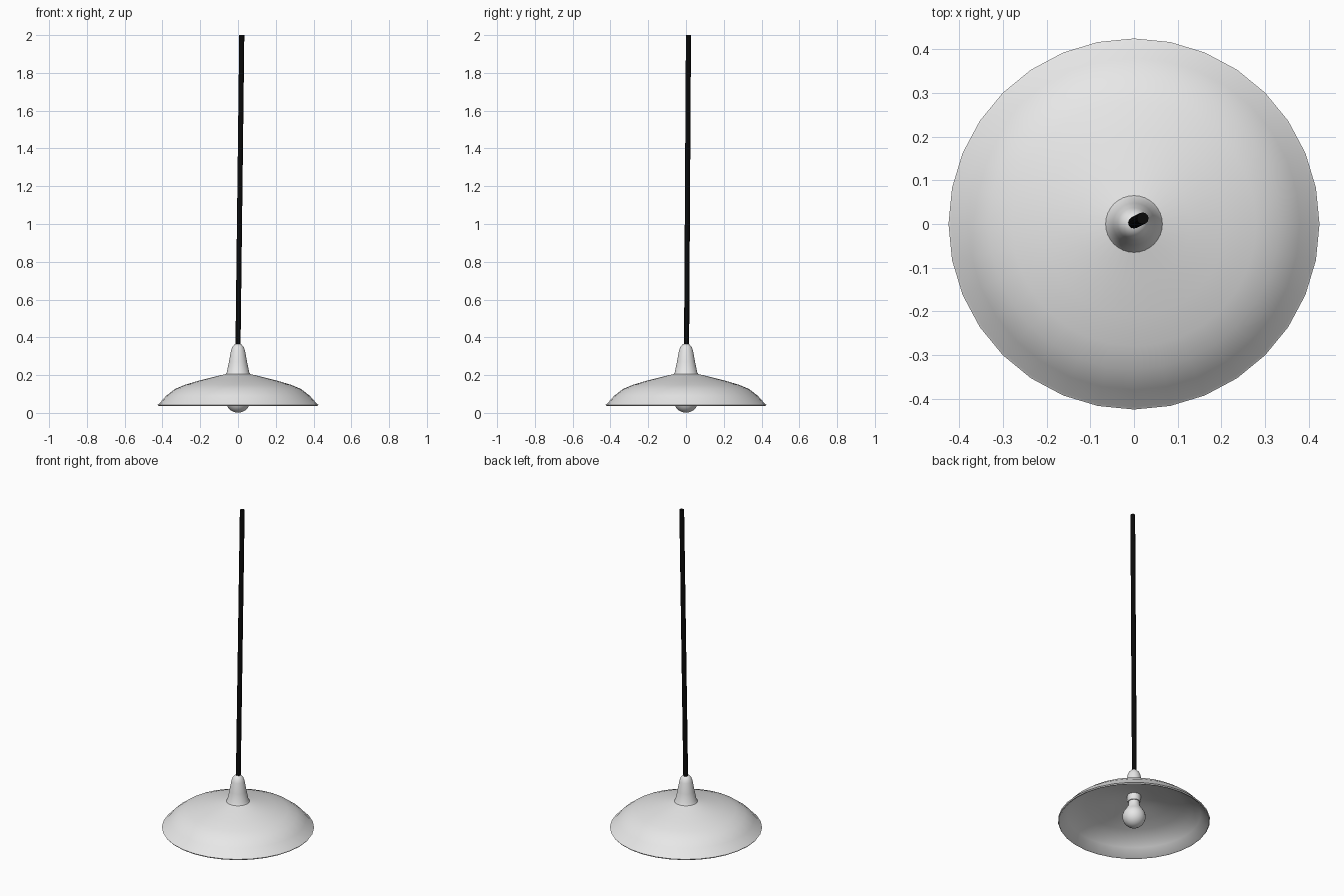
import bpy, bmesh, math
from mathutils import Vector

if "Cube" in bpy.data.objects:
    bpy.data.objects.remove(bpy.data.objects["Cube"], do_unlink=True)


def material(name, colour):
    mat = bpy.data.materials.new(name)
    mat.use_nodes = True
    mat.diffuse_color = colour
    mat.node_tree.nodes["Principled BSDF"].inputs["Base Color"].default_value = colour
    return mat


def finish(name, bm, mat, angle):
    bmesh.ops.recalc_face_normals(bm, faces=bm.faces)
    mesh = bpy.data.meshes.new(name)
    bm.to_mesh(mesh)
    bm.free()
    obj = bpy.data.objects.new(name, mesh)
    bpy.context.collection.objects.link(obj)
    mesh.materials.append(mat)
    bpy.ops.object.select_all(action="DESELECT")
    obj.select_set(True)
    bpy.context.view_layer.objects.active = obj
    bpy.ops.object.shade_smooth_by_angle(angle=math.radians(angle))
    return obj


def lathe(name, profile, mat, segments=32, angle=40):
    """Turn a profile of (radius, height) points around the z axis."""
    bm = bmesh.new()
    verts = [bm.verts.new((r, 0, z)) for r, z in profile]
    edges = [bm.edges.new(pair) for pair in zip(verts, verts[1:])]
    bmesh.ops.spin(bm, geom=verts + edges, cent=(0, 0, 0), axis=(0, 0, 1),
                   angle=math.tau, steps=segments, use_duplicate=False)
    bmesh.ops.remove_doubles(bm, verts=bm.verts, dist=0.0005)
    return finish(name, bm, mat, angle)


grey = material("light grey enamel", (0.8, 0.8, 0.8, 1))
black = material("black cable", (0.003, 0.003, 0.003, 1))

# Shade: outer skin, rolled lip, then inner skin
outer = [(0.055, 0.208), (0.13, 0.19), (0.21, 0.17), (0.28, 0.149),
         (0.333, 0.127), (0.38, 0.091), (0.419, 0.047)]
lip = [(0.425, 0.043), (0.421, 0.037)]
inner = [(r - 0.006, z - 0.008) for r, z in reversed(outer)]
lathe("shade", outer + lip + inner + [(0, 0.202)], grey)

# Tapered cap on top of the shade
lathe("cap", [(0.066, 0.204), (0.059, 0.216), (0.048, 0.27), (0.037, 0.33),
              (0.03, 0.349), (0.018, 0.363), (0, 0.369)], grey)

# Lamp holder and bulb under the shade
lathe("lamp_holder", [(0, 0.215), (0.038, 0.215), (0.038, 0.168),
                      (0.034, 0.162), (0, 0.162)], grey, 24)
globe = [(0.065 * math.sin(a), 0.066 - 0.065 * math.cos(a))
         for a in (math.pi * i / 14 for i in range(11))]
lathe("bulb", globe + [(0.033, 0.135), (0.03, 0.165)], grey, 24)

# Cable, leaning slightly away from vertical
start, end = Vector((0, 0.003, 0.355)), Vector((0.02, 0.013, 2.0))
bm = bmesh.new()
bmesh.ops.create_cone(bm, cap_ends=True, segments=12, radius1=0.0135,
                      radius2=0.0135, depth=end.z - start.z)
for v in bm.verts:
    v.co += (start if v.co.z < 0 else end) - Vector((0, 0, v.co.z))
finish("cable", bm, black, 40)
